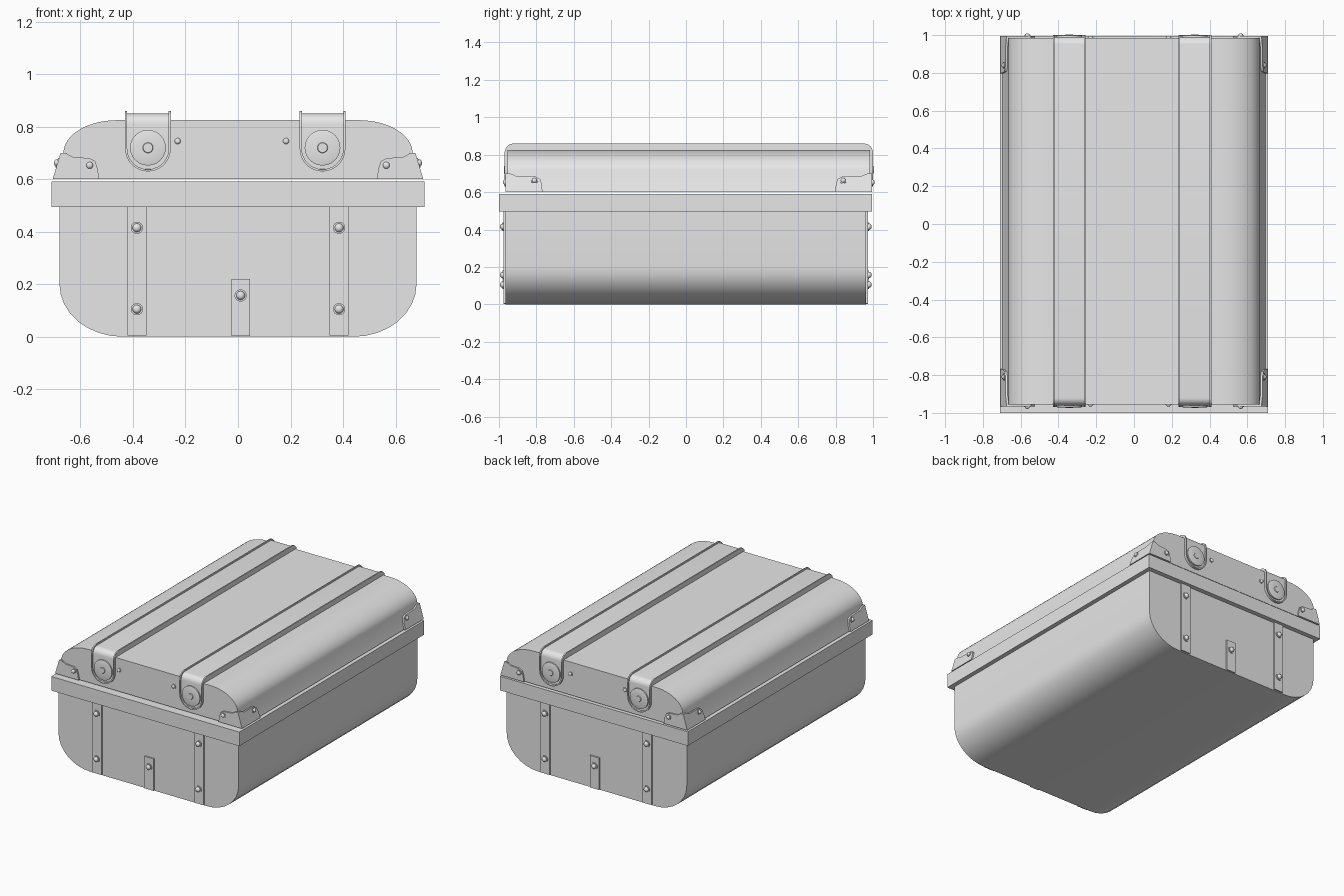
import bpy
import bmesh
from math import sin, cos, pi, sqrt, radians
from mathutils import Matrix, Vector

if "Cube" in bpy.data.objects:
    bpy.data.objects.remove(bpy.data.objects["Cube"], do_unlink=True)

grey = bpy.data.materials.new("plain_grey")
grey.use_nodes = True
grey.diffuse_color = (0.8, 0.8, 0.8, 1)
grey.node_tree.nodes["Principled BSDF"].inputs["Base Color"].default_value = (0.8, 0.8, 0.8, 1)


def finish(name, bm):
    bmesh.ops.recalc_face_normals(bm, faces=bm.faces)
    mesh = bpy.data.meshes.new(name)
    bm.to_mesh(mesh)
    bm.free()
    obj = bpy.data.objects.new(name, mesh)
    bpy.context.collection.objects.link(obj)
    mesh.materials.append(grey)
    bpy.ops.object.select_all(action="DESELECT")
    obj.select_set(True)
    bpy.context.view_layer.objects.active = obj
    bpy.ops.object.shade_smooth_by_angle(angle=radians(35))
    return obj


def loft(name, rings):
    """Skin closed rings of equal length and cap both ends."""
    bm = bmesh.new()
    loops = [[bm.verts.new(p) for p in ring] for ring in rings]
    for a, b in zip(loops, loops[1:]):
        for i in range(len(a)):
            j = (i + 1) % len(a)
            bm.faces.new((a[i], a[j], b[j], b[i]))
    bm.faces.new(loops[0])
    bm.faces.new(loops[-1])
    return finish(name, bm)


def extrude_y(name, outline, y0, y1):
    return loft(name, [[(x, y, z) for x, z in outline] for y in (y0, y1)])


def block(name, x0, x1, y0, y1, z0, z1):
    return extrude_y(name, [(x0, z0), (x1, z0), (x1, z1), (x0, z1)], y0, y1)


def mirrored(half):
    return half + [(-x, z) for x, z in reversed(half)]


def disc(name, place, normal, steps):
    """Turned part: steps are (radius, height) pairs along the normal."""
    turn = Vector((0, 0, 1)).rotation_difference(Vector(normal)).to_matrix().to_4x4()
    frame = Matrix.Translation(place) @ turn
    n = 24
    return loft(name, [[frame @ Vector((r * cos(2 * pi * i / n), r * sin(2 * pi * i / n), h))
                        for i in range(n)] for r, h in steps])


def rivet(name, place, normal, r, height):
    dome = [(r * 0.72 * cos(a * pi / 10), height * (0.3 + 0.7 * sin(a * pi / 10))) for a in range(5)]
    disc(name, place, normal, [(r, -0.004), (r, height * 0.3)] + dome)


# Tub with rounded lower edges
tub = [(0.68, 0.53)] + [(0.44 + 0.24 * cos(a * pi / 16), 0.2 - 0.2 * sin(a * pi / 16)) for a in range(9)]
extrude_y("tub", mirrored(tub), -0.965, 0.963)

# Square rim band
block("rim_band", -0.71, 0.71, -1.0, 0.995, 0.495, 0.591)

# Domed lid
LID_FRONT, LID_BACK = -0.955, 0.985
lid = [(0.695, 0.6)] + [(0.46 + 0.205 * cos(a * pi / 24), 0.7 + 0.125 * sin(a * pi / 24)) for a in range(13)]
extrude_y("lid", mirrored(lid), LID_FRONT, LID_BACK)


# Channel straps wrapping over the lid with round ends
def strap(name, cx):
    r, lip, top, corner, low = 0.087, 0.008, 0.86, 0.05, 0.63
    front, back = LID_FRONT - 0.015, LID_BACK + 0.015
    end = []
    for i in range(11):
        drop = r * cos(i * pi / 20)
        end.append((low + r - drop, max(sqrt(r * r - drop * drop), 0.002),
                    sqrt(max((r - lip) ** 2 - drop ** 2, 0))))
    path = [(front, z, -1, 0, w, v) for z, w, v in end]
    for i in range(7):
        a = i * pi / 12
        path.append((front + corner - corner * cos(a), top - corner + corner * sin(a),
                     -cos(a), sin(a), r, r - lip))
    # The back half mirrors the front
    path += [(front + back - y, z, -ny, nz, w, v) for y, z, ny, nz, w, v in reversed(path)]
    rings = []
    for y, z, ny, nz, w, v in path:
        v = max(v, 0.001)
        depth = 0.01 if v > 0.001 else 0.0
        section = [(-w, 0.035), (-w, 0), (-v, 0), (-v, depth), (v, depth), (v, 0), (w, 0), (w, 0.035)]
        rings.append([(cx + x, y - ny * d, z - nz * d) for x, d in section])
    loft(name, rings)


for side, cx in (("right", -0.343), ("left", 0.322)):
    strap(side + "_lid_strap", cx)

# Details on each end
for end, s, lid_y, tub_y in (("front", -1, LID_FRONT, -0.965), ("back", 1, LID_BACK, 0.963)):
    out = (0, s, 0)
    for side, cx in (("right", -0.343), ("left", 0.322)):
        disc(f"{end}_{side}_strap_button", (cx, lid_y + s * 0.005, 0.72), out,
             [(0.068, 0), (0.068, 0.009), (0.062, 0.011), (0.02, 0.011), (0.018, 0.014)])
    for x in (-0.23, 0.183):
        rivet(end + "_lid_screw", (x, lid_y, 0.745), out, 0.016, 0.012)

    # Riveted plates on the tub
    for x in (-0.385, 0.385):
        block(end + "_tub_strap", x - 0.036, x + 0.036, tub_y - s * 0.01, tub_y + s * 0.01, 0.005, 0.495)
        for z in (0.105, 0.415):
            rivet(end + "_tub_rivet", (x, tub_y + s * 0.01, z), out, 0.023, 0.02)
    block(end + "_centre_tab", -0.025, 0.045, tub_y - s * 0.01, tub_y + s * 0.01, 0.002, 0.22)
    rivet(end + "_tab_rivet", (0.01, tub_y + s * 0.01, 0.157), out, 0.023, 0.02)

    # Lid corner guards: an end plate and a side plate
    for side, m in (("right", -1), ("left", 1)):
        plate = [(0.705, 0.6), (0.675, 0.7), (0.655, 0.698), (0.63, 0.685),
                 (0.565, 0.68), (0.545, 0.67), (0.536, 0.645), (0.528, 0.6)]
        extrude_y(f"{end}_{side}_corner_plate", [(m * x, z) for x, z in plate],
                  lid_y - s * 0.01, lid_y + s * 0.01)
        wing = [(-0.01, 0.6), (-0.01, 0.7), (0.02, 0.698), (0.05, 0.685),
                (0.15, 0.683), (0.175, 0.67), (0.183, 0.645), (0.188, 0.6)]
        loft(f"{end}_{side}_corner_wing",
             [[(m * (0.706 - inset - 0.3 * (z - 0.6)), lid_y - s * d, z) for d, z in wing]
              for inset in (0, 0.025)])
        rivet(f"{end}_{side}_corner_rivet", (m * 0.565, lid_y + s * 0.01, 0.653), out, 0.018, 0.014)
        rivet(f"{end}_{side}_wing_rivet", (m * 0.687, lid_y - s * 0.145, 0.662),
              (m, 0, 0.3), 0.018, 0.014)
